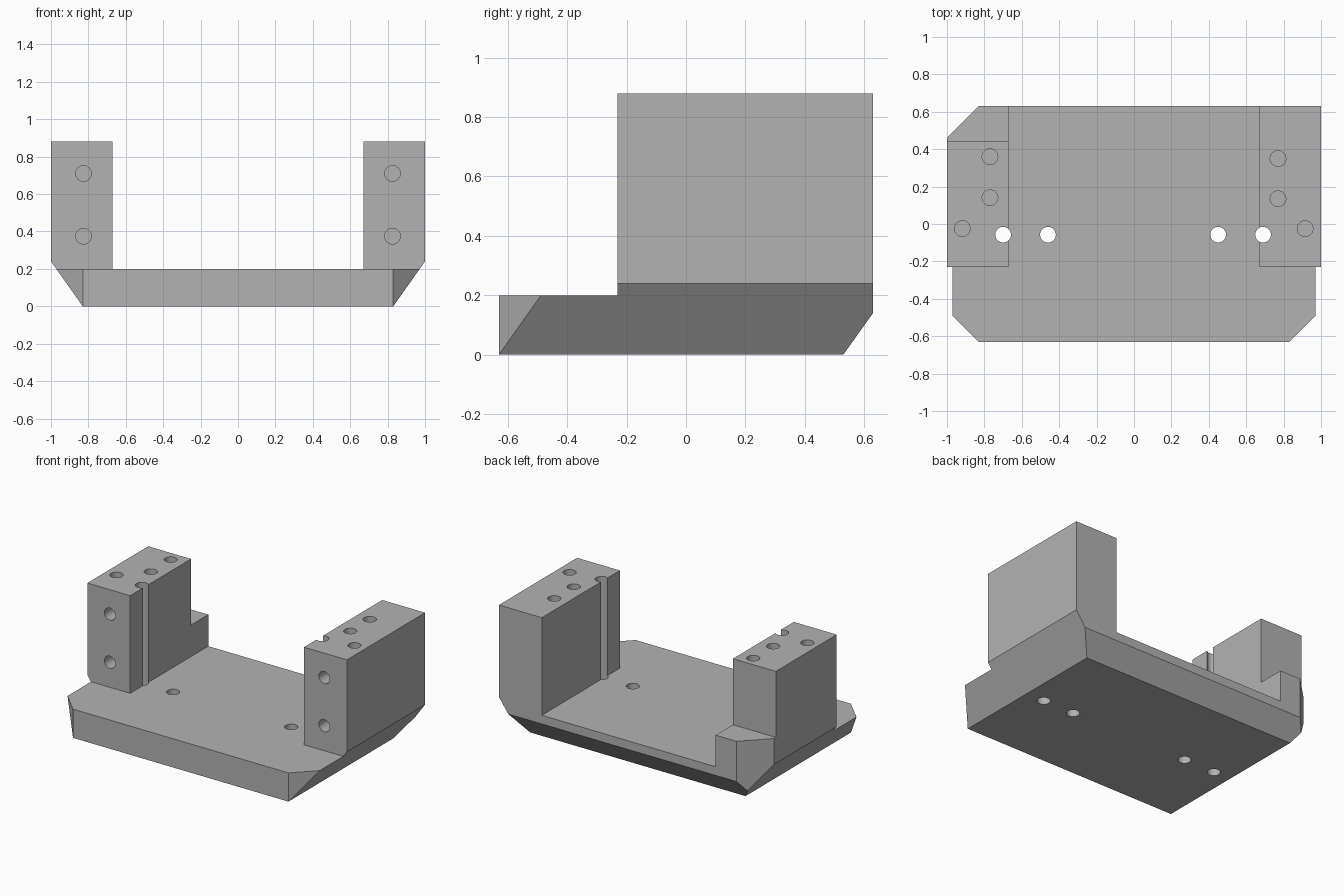
import bpy, bmesh, math
from mathutils import Matrix, Vector

old = bpy.data.objects.get("Cube")
if old:
    bpy.data.objects.remove(old, do_unlink=True)

WIDTH, DEPTH, HEIGHT = 2.0, 1.26, 0.88
FLOOR, INNER, POST_FRONT = 0.2, 0.67, -0.23
HOLE_R = 0.042


def add_object(name, bm):
    bmesh.ops.recalc_face_normals(bm, faces=bm.faces[:])
    mesh = bpy.data.meshes.new(name)
    bm.to_mesh(mesh)
    bm.free()
    obj = bpy.data.objects.new(name, mesh)
    bpy.context.collection.objects.link(obj)
    return obj


def prism(name, outline, z0, z1):
    bm = bmesh.new()
    face = bm.faces.new([bm.verts.new((x, y, z0)) for x, y in outline])
    new = bmesh.ops.extrude_face_region(bm, geom=[face])["geom"]
    verts = [v for v in new if isinstance(v, bmesh.types.BMVert)]
    bmesh.ops.translate(bm, verts=verts, vec=(0, 0, z1 - z0))
    return add_object(name, bm)


def drill(name, start, end):
    start, end = Vector(start), Vector(end)
    axis = end - start
    turn = axis.to_track_quat("Z", "Y").to_matrix().to_4x4()
    bm = bmesh.new()
    bmesh.ops.create_cone(bm, cap_ends=True, segments=32, radius1=HOLE_R,
                          radius2=HOLE_R, depth=axis.length,
                          matrix=Matrix.Translation((start + end) / 2) @ turn)
    return add_object(name, bm)


# Solid block with sloped sides, sloped back and chamfered corners
bm = bmesh.new()
bmesh.ops.create_cube(bm, size=1, matrix=Matrix.Translation((0, 0, HEIGHT / 2))
                      @ Matrix.Diagonal((WIDTH, DEPTH, HEIGHT, 1)))
slopes = [((0.83, 0, 0), (0.24, 0, -0.17)),
          ((-0.83, 0, 0), (-0.24, 0, -0.17)),
          ((0, 0.53, 0), (0, 0.14, -0.10)),
          ((0.83, -0.63, 0), (1, -1, 0)),
          ((-0.83, -0.63, 0), (-1, -1, 0)),
          ((-0.83, 0.63, 0), (-1, 1, 0))]
for point, normal in slopes:
    bmesh.ops.bisect_plane(bm, geom=bm.verts[:] + bm.edges[:] + bm.faces[:],
                           dist=1e-5, plane_co=point,
                           plane_no=Vector(normal).normalized(), clear_outer=True)
    bmesh.ops.holes_fill(bm, edges=bm.edges[:], sides=0)
bracket = add_object("bracket", bm)

# Open channel between the posts and the clear floor in front of them
i, f = INNER, POST_FRONT
cutters = [prism("channel_cutter",
                 [(-2, -2), (2, -2), (2, f), (i, f), (i, 2), (-i, 2), (-i, f), (-2, f)],
                 FLOOR, 2)]

# Low step behind the right post
cutters.append(prism("step_cutter", [(-2, 0.44), (-0.5, 0.44), (-0.5, 2), (-2, 2)], 0.42, 2))

# Floor holes, the outer pair also grooving the posts
for x in (-0.70, -0.46, 0.45, 0.69):
    cutters.append(drill("through_drill", (x, -0.057, -0.2), (x, -0.057, 1.2)))

# Blind holes in the post tops
for x, y in [(-0.77, 0.36), (-0.77, 0.14), (-0.918, -0.025),
             (0.77, 0.35), (0.77, 0.135), (0.915, -0.025)]:
    cutters.append(drill("top_drill", (x, y, 0.63), (x, y, 1.1)))

# Blind holes in the post fronts
for x in (-0.826, 0.826):
    for z in (0.375, 0.71):
        cutters.append(drill("front_drill", (x, -0.5, z), (x, 0.02, z)))

# Apply all cuts
bpy.ops.object.select_all(action="DESELECT")
bracket.select_set(True)
bpy.context.view_layer.objects.active = bracket
for cutter in cutters:
    cutter.hide_render = True
    mod = bracket.modifiers.new("cut", "BOOLEAN")
    mod.operation, mod.solver, mod.object = "DIFFERENCE", "EXACT", cutter
    bpy.ops.object.modifier_apply(modifier=mod.name)
    bpy.data.objects.remove(cutter, do_unlink=True)

# Plain grey finish
grey = bpy.data.materials.new("grey")
grey.use_nodes = True
colour = (0.45, 0.45, 0.45, 1)
grey.diffuse_color = colour
grey.node_tree.nodes["Principled BSDF"].inputs["Base Color"].default_value = colour
bracket.data.materials.clear()
bracket.data.materials.append(grey)
bpy.ops.object.shade_smooth_by_angle(angle=math.radians(25))
